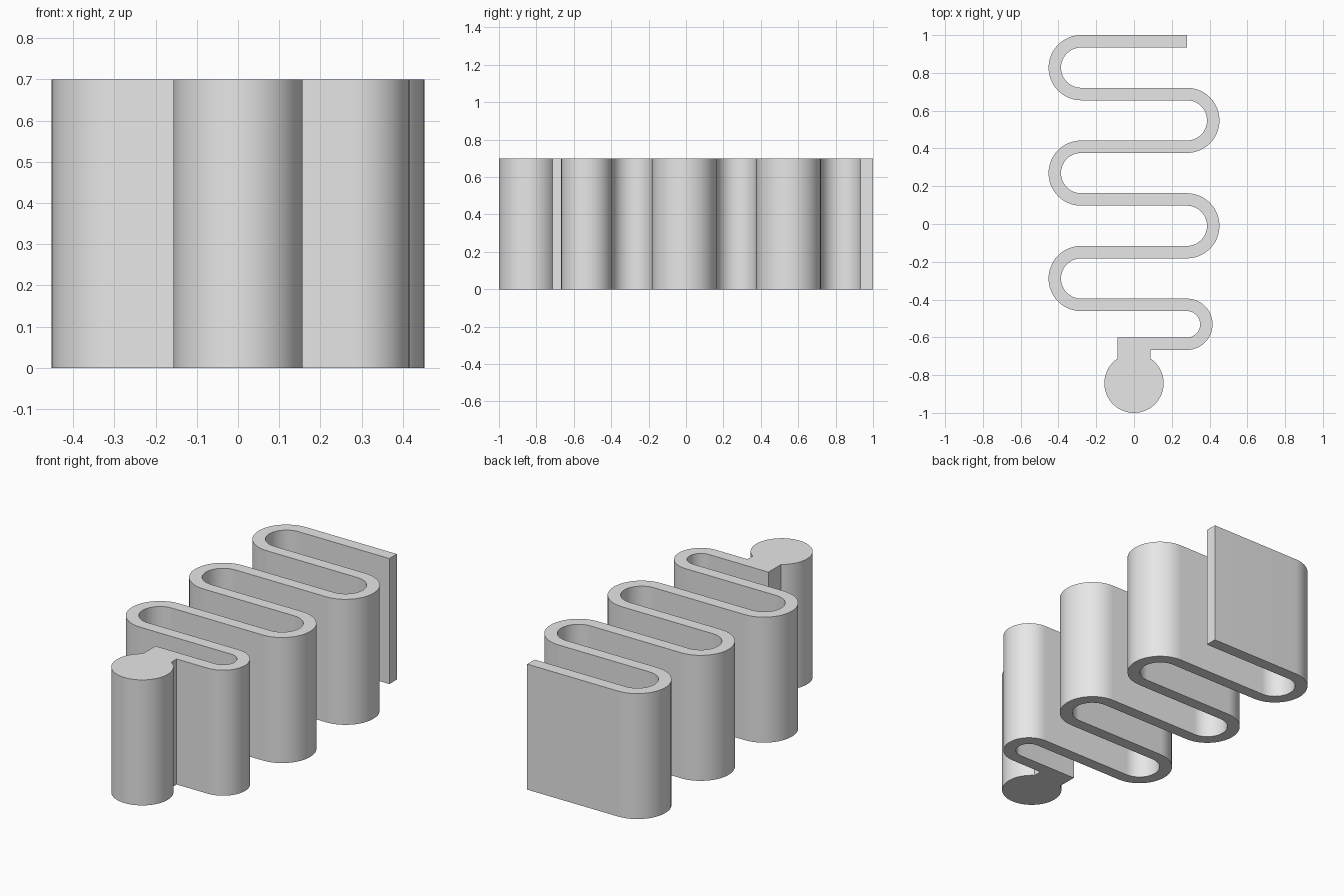
import bpy
import bmesh
from math import sin, cos, pi, asin

cube = bpy.data.objects.get("Cube")
if cube:
    bpy.data.objects.remove(cube, do_unlink=True)

HEIGHT = 0.70
HALF = 0.033        # half the wall thickness
BEND_X = 0.28       # distance of the bend centres from the middle
TOP_Y = 0.967       # centreline of the rearmost run
BIG_R, SMALL_R = 0.1395, 0.103
POST_Y, POST_R, NECK = -0.843, 0.157, 0.088
STEPS = 24

# Winding wall: walk the bends from back to front, collecting both sides
left = [(BEND_X, TOP_Y - HALF)]
right = [(BEND_X, TOP_Y + HALF)]
y, side = TOP_Y, -1
for r in [BIG_R] * 5 + [SMALL_R]:
    for i in range(STEPS + 1):
        t = pi / 2 - pi * i / STEPS
        for line, radius in ((left, r + side * HALF), (right, r - side * HALF)):
            line.append((side * (BEND_X + radius * cos(t)), y - r + radius * sin(t)))
    y -= 2 * r
    side = -side

# Neck and round post closing the front end
a = asin(NECK / POST_R)
end = [(-NECK, y + HALF)]
for i in range(2 * STEPS + 1):
    t = pi / 2 + a + (2 * pi - 2 * a) * i / (2 * STEPS)
    end.append((POST_R * cos(t), POST_Y + POST_R * sin(t)))
end.append((NECK, y - HALF))

outline = right + end + left[::-1]

# Extrude the outline upwards
bm = bmesh.new()
base = bm.faces.new([bm.verts.new((px, py, 0)) for px, py in outline])
top = bmesh.ops.extrude_face_region(bm, geom=[base], use_keep_orig=True)
bmesh.ops.translate(bm, vec=(0, 0, HEIGHT),
                    verts=[v for v in top["geom"] if isinstance(v, bmesh.types.BMVert)])
bmesh.ops.recalc_face_normals(bm, faces=bm.faces)
mesh = bpy.data.meshes.new("winding_wall")
bm.to_mesh(mesh)
bm.free()

wall = bpy.data.objects.new("winding_wall", mesh)
bpy.context.collection.objects.link(wall)

# Plain grey
grey = bpy.data.materials.new("light_grey")
grey.use_nodes = True
colour = (0.8, 0.8, 0.8, 1)
grey.diffuse_color = colour
grey.node_tree.nodes["Principled BSDF"].inputs["Base Color"].default_value = colour
mesh.materials.append(grey)

bpy.ops.object.select_all(action="DESELECT")
wall.select_set(True)
bpy.context.view_layer.objects.active = wall
bpy.ops.object.shade_smooth_by_angle(angle=pi / 6)
